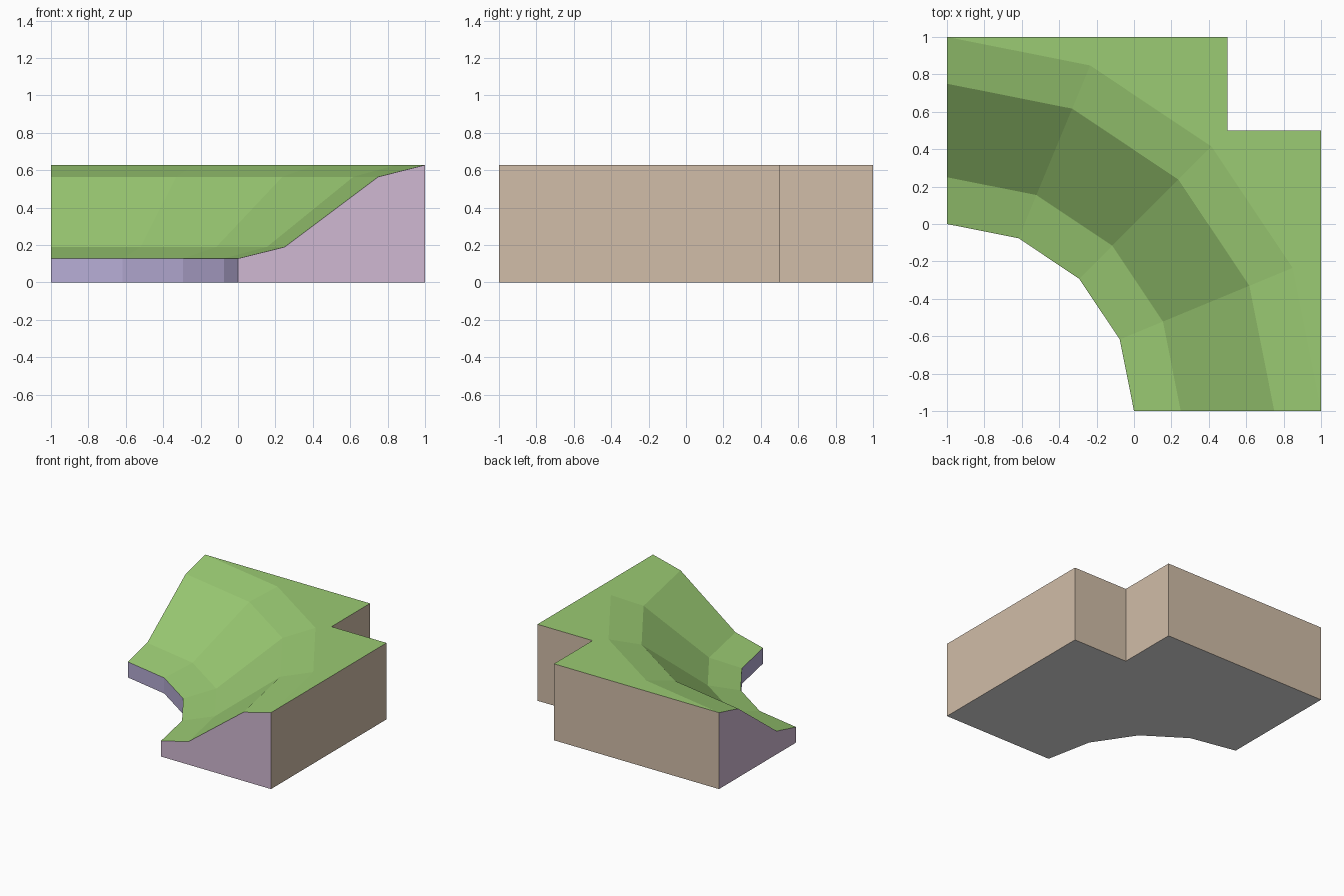
import bpy
import bmesh
from math import radians, cos, sin

if "Cube" in bpy.data.objects:
    bpy.data.objects.remove(bpy.data.objects["Cube"], do_unlink=True)


def linear(c):
    c /= 255
    return c / 12.92 if c <= 0.04045 else ((c + 0.055) / 1.055) ** 2.4


def material(name, *rgb):
    mat = bpy.data.materials.new(name)
    color = [linear(c) for c in rgb] + [1]
    mat.use_nodes = True
    mat.diffuse_color = color
    mat.node_tree.nodes["Principled BSDF"].inputs["Base Color"].default_value = color
    return mat


GRASS, OUTER, CUT, INNER, BASE = range(5)
materials = [
    material("grass green", 155, 203, 115),
    material("outer wall beige", 209, 189, 168),
    material("cut end mauve", 208, 184, 210),
    material("inner wall lavender", 182, 172, 213),
    material("underside pale grey", 225, 225, 225),
]

# Slope profile (radius, height), swept a quarter turn round the front right corner
profile = [(1, 0.128), (1.25, 0.19), (1.75, 0.565), (2, 0.628)]
steps = 4

bm = bmesh.new()
rings = []
for r, z in profile:
    angles = [radians(90 * i / steps) for i in range(steps + 1)]
    rings.append([bm.verts.new((r * cos(a) - 1, r * sin(a) - 1, z)) for a in angles])

# Curved hillside
for low, high in zip(rings, rings[1:]):
    for i in range(steps):
        bm.faces.new((low[i], high[i], high[i + 1], low[i + 1]))

# Flat top with the notched back corner
top = profile[-1][1]
corner = [bm.verts.new((x, y, top)) for x, y in ((1, 0.5), (0.5, 0.5), (0.5, 1))]
bm.faces.new([rings[-1][0]] + corner + rings[-1][::-1][:-1])

# Vertical walls dropped from the outline, and the underside
start = [ring[0] for ring in rings]
end = [ring[-1] for ring in rings]
foot = {v: bm.verts.new((v.co.x, v.co.y, 0))
        for v in rings[0] + [start[-1], end[-1]] + corner}
outer = [start[-1]] + corner + [end[-1]]
for path in (rings[0], outer):
    for a, b in zip(path, path[1:]):
        bm.faces.new((a, b, foot[b], foot[a]))
for path in (start, end):
    bm.faces.new(path + [foot[path[-1]], foot[path[0]]])
bm.faces.new([foot[v] for v in outer + rings[0][::-1]])

bmesh.ops.recalc_face_normals(bm, faces=bm.faces)

# Colour by face direction
for f in bm.faces:
    n, c = f.normal, f.calc_center_median()
    if n.z > 0.1:
        f.material_index = GRASS
    elif n.z < -0.5:
        f.material_index = BASE
    elif max(n.x, n.y) > 0.5:
        f.material_index = OUTER
    elif min(c.x, c.y) < -0.99:
        f.material_index = CUT
    else:
        f.material_index = INNER

# Triangulate the concave faces cleanly
bmesh.ops.triangulate(bm, faces=[f for f in bm.faces if len(f.verts) > 4])

mesh = bpy.data.meshes.new("hill_corner")
bm.to_mesh(mesh)
bm.free()
for m in materials:
    mesh.materials.append(m)
bpy.context.collection.objects.link(bpy.data.objects.new("hill_corner", mesh))
